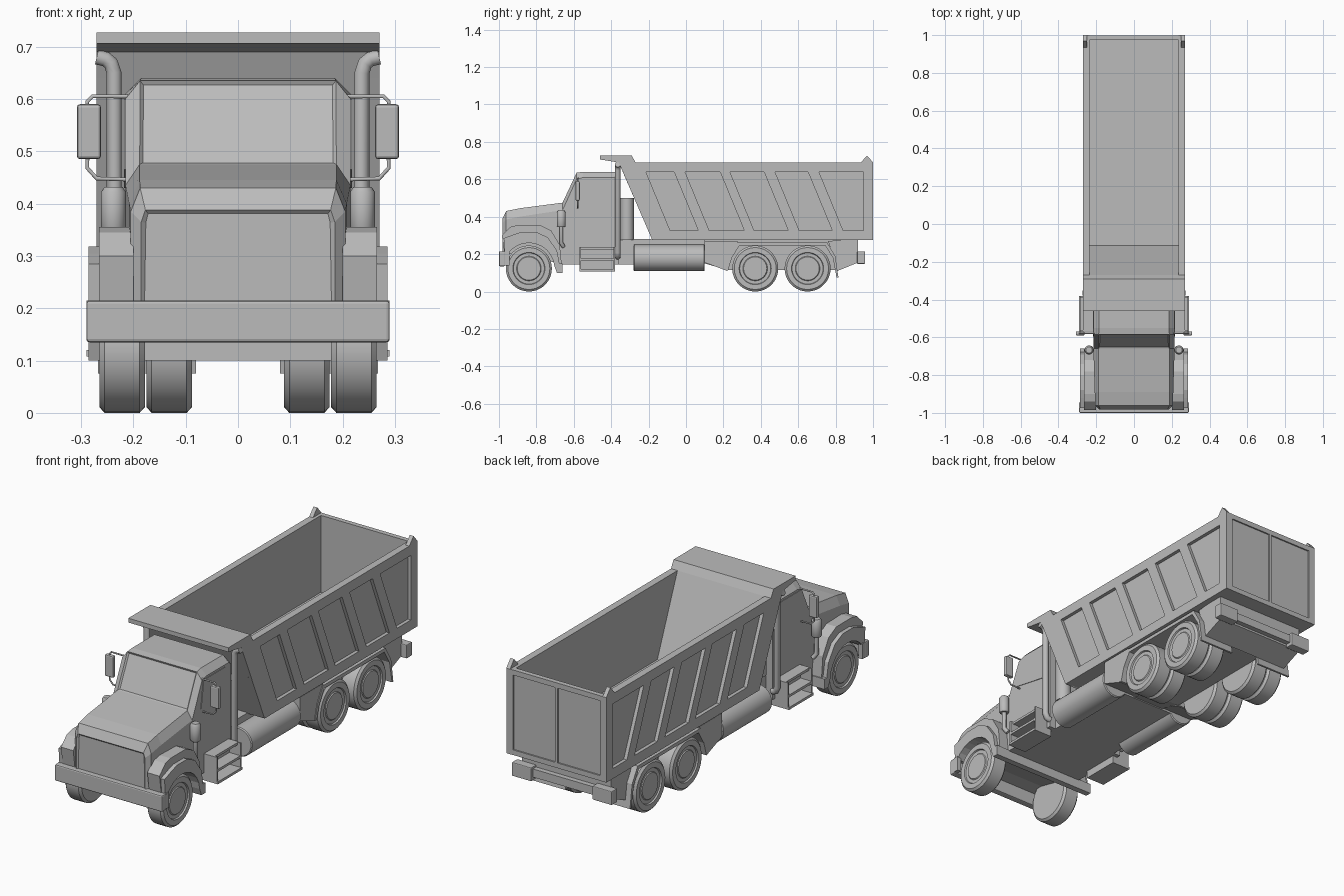
import bpy, bmesh, math
from mathutils import Vector

if "Cube" in bpy.data.objects:
    bpy.data.objects.remove(bpy.data.objects["Cube"])

mat = bpy.data.materials.new("plain grey")
mat.diffuse_color = (0.5, 0.5, 0.5, 1)
mat.use_nodes = True
mat.node_tree.nodes["Principled BSDF"].inputs["Base Color"].default_value = mat.diffuse_color


def finish(name, bm, mirror=False, smooth=False):
    bmesh.ops.recalc_face_normals(bm, faces=bm.faces)
    me = bpy.data.meshes.new(name)
    bm.to_mesh(me)
    bm.free()
    me.materials.append(mat)
    if smooth:
        for p in me.polygons:
            p.use_smooth = True
        me.set_sharp_from_angle(angle=math.radians(35))
    ob = bpy.data.objects.new(name, me)
    bpy.context.collection.objects.link(ob)
    if mirror:
        ob.modifiers.new("Mirror", 'MIRROR').use_mirror_merge = False
    return ob


def bridge(bm, rings, caps=True):
    """Join equal rings of points into a skin."""
    vs = [[bm.verts.new(p) for p in r] for r in rings]
    n = len(vs[0])
    for a, b in zip(vs, vs[1:]):
        for i in range(n):
            bm.faces.new((a[i], a[(i + 1) % n], b[(i + 1) % n], b[i]))
    if caps:
        bm.faces.new(vs[0])
        bm.faces.new(vs[-1])


def prism(name, pts, x0, x1, mirror=False):
    """Side profile (y, z) extruded along x."""
    bm = bmesh.new()
    bridge(bm, [[(x, y, z) for y, z in pts] for x in (x0, x1)])
    return finish(name, bm, mirror)


def box(name, x0, x1, y0, y1, z0, z1, mirror=False, bevel=0):
    ob = prism(name, [(y0, z0), (y1, z0), (y1, z1), (y0, z1)], x0, x1, mirror)
    if bevel:
        m = ob.modifiers.new("Bevel", 'BEVEL')
        m.width, m.segments = bevel, 2
    return ob


def lathe(name, axis, c, prof, n=32, mirror=True):
    """Turn (offset, radius) pairs around an axis through c."""
    bm = bmesh.new()
    rings = []
    for o, r in prof:
        ring = []
        for i in range(n):
            a = 2 * math.pi * i / n
            u, v = r * math.cos(a), r * math.sin(a)
            d = {'x': (o, u, v), 'y': (u, o, v), 'z': (u, v, o)}[axis]
            ring.append(Vector(c) + Vector(d))
        rings.append(ring)
    bridge(bm, rings)
    return finish(name, bm, mirror, True)


def tube(name, pts, r):
    """Round pipe through points, on both sides."""
    for s, side in ((1, "right"), (-1, "left")):
        cu = bpy.data.curves.new(name, 'CURVE')
        cu.dimensions, cu.bevel_depth, cu.bevel_resolution, cu.use_fill_caps = '3D', r, 3, True
        sp = cu.splines.new('POLY')
        sp.points.add(len(pts) - 1)
        for p, (x, y, z) in zip(sp.points, pts):
            p.co = (s * x, y, z, 1)
        cu.materials.append(mat)
        bpy.context.collection.objects.link(bpy.data.objects.new(f"{name}_{side}", cu))


# Hood and cab: chamfered sections (y, width, top width, bottom, shoulder, top)
sections = [(-.982, .185, .177, .2, .365, .388), (-.962, .205, .187, .2, .385, .43),
            (-.89, .208, .188, .2, .40, .445), (-.66, .215, .188, .145, .435, .475),
            (-.585, .215, .187, .145, .60, .635), (-.55, .215, .185, .145, .61, .64),
            (-.38, .215, .185, .145, .61, .64), (-.36, .215, .185, .145, .595, .62)]
bm = bmesh.new()
bridge(bm, [[(w, y, b), (w, y, s), (tw, y, t), (-tw, y, t), (-w, y, s), (-w, y, b)]
            for y, w, tw, b, s, t in sections])
bmesh.ops.recalc_face_normals(bm, faces=bm.faces)
bm.faces.ensure_lookup_table()
inset = [f for f in bm.faces if f.normal.y < -.99 or
         (f.normal.y < -.8 and abs(f.normal.x) < .01 and f.calc_center_median().y > -.7)]
bmesh.ops.inset_individual(bm, faces=inset, thickness=.009, depth=-.007)
finish("cab_and_hood", bm)
prism("door_window", [(-.595, .465), (-.41, .43), (-.41, .60), (-.575, .60)], .21, .218, True)

# Front fenders with wheel arches
def arch(outer, r, a0, a1):
    return outer + [(-.84 + r * math.cos(math.radians(a0 + (a1 - a0) * i / 10)),
                     .123 + r * math.sin(math.radians(a0 + (a1 - a0) * i / 10))) for i in range(11)]

prism("front_fender", arch([(-.97, .2), (-.985, .30), (-.94, .345), (-.9, .355), (-.78, .355),
      (-.72, .325), (-.675, .25), (-.66, .1), (-.69, .1)], .137, 5, 145), .2, .266, True)
prism("fender_lip", arch([(-.968, .2), (-.975, .285), (-.92, .305), (-.88, .318), (-.8, .318),
      (-.74, .29), (-.69, .22), (-.667, .1), (-.69, .1)], .137, 5, 145), .2, .286, True)
box("fender_rear_panel", -.286, .286, -.69, -.66, .1, .15)

# Bumper
box("front_bumper", -.29, .29, -1, -.966, .135, .215, bevel=.006)
box("bumper_end", .27, .29, -.97, -.945, .14, .215, True)

# Air cleaners, exhaust stacks and mirrors
lathe("air_cleaner", 'z', (.238, -.667, 0), [(.345, .02), (.352, .024), (.422, .024), (.432, .017)], 16)
tube("air_cleaner_pipe", [(.238, -.667, .35), (.238, -.667, .26), (.225, -.655, .24)], .011)
tube("exhaust_stack", [(.21, -.365, .185), (.228, -.365, .19), (.237, -.365, .21), (.237, -.365, .65),
                       (.243, -.365, .668), (.253, -.365, .676), (.27, -.365, .68)], .015)
box("mirror", .262, .308, -.59, -.568, .485, .59, True, .006)
tube("mirror_bracket_top", [(.205, -.578, .605), (.278, -.578, .605), (.288, -.578, .595), (.288, -.578, .58)], .004)
tube("mirror_bracket_bottom", [(.205, -.578, .446), (.27, -.578, .448), (.288, -.578, .468), (.288, -.578, .49)], .004)

# Cab steps
box("step_back", .19, .225, -.57, -.38, .108, .238, True)
for i, (z, x) in enumerate([(.108, .29), (.165, .285), (.226, .27)]):
    box(f"step_tread_{i}", .2, x, -.57, -.38, z, z + .012, True)
for i, y in enumerate((-.57, -.388)):
    box(f"step_end_{i}", .2, .285, y, y + .008, .108, .238, True)

# Chassis, tanks and drum behind the cab
prism("chassis", [(-.66, .145), (.1, .15), (.22, .115), (.8, .115), (.92, .155), (.92, .28), (-.66, .28)], -.088, .088)
box("underbody", -.18, .18, -.66, .1, .145, .28)
lathe("fuel_tank", 'y', (.2, 0, .18), [(-.28, .066), (-.276, .071), (.096, .071), (.1, .066)])
lathe("air_drum", 'z', (.17, -.315, 0), [(.275, .036), (.5, .036)], 20)

# Rear fenders, tail section and light bar
prism("rear_fender_front", [(.1, .27), (.1, .155), (.22, .11), (.235, .18), (.275, .245), (.275, .27)], .08, .265, True)
prism("rear_fender", [(.21, .115), (.225, .112), (.245, .18), (.285, .245), (.745, .245), (.785, .18),
      (.805, .075), (.815, .075), (.798, .19), (.755, .262), (.27, .262), (.23, .19)], .08, .268, True)
prism("tail_section", [(.76, .27), (.81, .11), (.92, .155), (.92, .28)], -.24, .24)
box("light_bar", -.2, .2, .915, .945, .165, .205)
box("tail_light", .165, .27, .915, .958, .148, .215, True, .004)

# Wheels: single front, dual rear
def wheel(name, y, x0):
    w = .087
    lathe(name, 'x', (x0, y, .123),
          [(0, .08), (0, .112), (.01, .123), (w - .01, .123), (w, .112), (w, .086),
           (w - .007, .083), (w - .007, .066), (w - .003, .062)], 36)

wheel("front_wheel", -.84, .178)
for i, y in enumerate((.37, .65)):
    wheel(f"rear_wheel_outer_{i}", y, .178)
    wheel(f"rear_wheel_inner_{i}", y, .088)

# Dump bed: floor, slanted front wall, visor, side skins
box("bed_floor", -.25, .25, -.17, .98, .275, .315)
prism("bed_front_wall", [(-.36, .69), (-.27, .69), (-.115, .315), (-.18, .275)], -.25, .25)
prism("bed_visor", [(-.46, .706), (-.46, .727), (-.29, .727), (-.27, .69), (-.36, .69)], -.27, .27)
prism("bed_side_skin", [(-.36, .69), (-.18, .275), (.99, .275), (.99, .69)], .235, .253, True)

# Raised rails and slanted ribs on the bed sides
lean = .13
prism("side_top_rail", [(-.36, .69), (-.338, .64), (1, .64), (1, .69)], .235, .27, True)
prism("side_bottom_rail", [(-.202, .325), (-.18, .275), (1, .275), (1, .325)], .235, .27, True)
prism("side_front_post", [(-.338, .64), (-.202, .325), (-.214 + lean, .325), (-.214, .64)], .235, .27, True)
for i, (a, b) in enumerate([(-.064, -.005), (.182, .235), (.417, .476), (.652, .711)]):
    prism(f"side_rib_{i}", [(a, .64), (b, .64), (b + lean, .325), (a + lean, .325)], .235, .27, True)
box("side_rear_post", .235, .27, .948, 1, .325, .64, True)
prism("rear_corner_peak", [(.935, .69), (.968, .727), (1, .69)], .25, .27, True)

# Tailgate with two recessed panels
box("tailgate", -.25, .25, .975, .992, .275, .69)
box("tailgate_top_bar", -.25, .25, .975, .999, .665, .69)
box("tailgate_bottom_bar", -.25, .25, .975, .999, .275, .30)
box("tailgate_middle_bar", -.007, .007, .975, .999, .30, .665)
